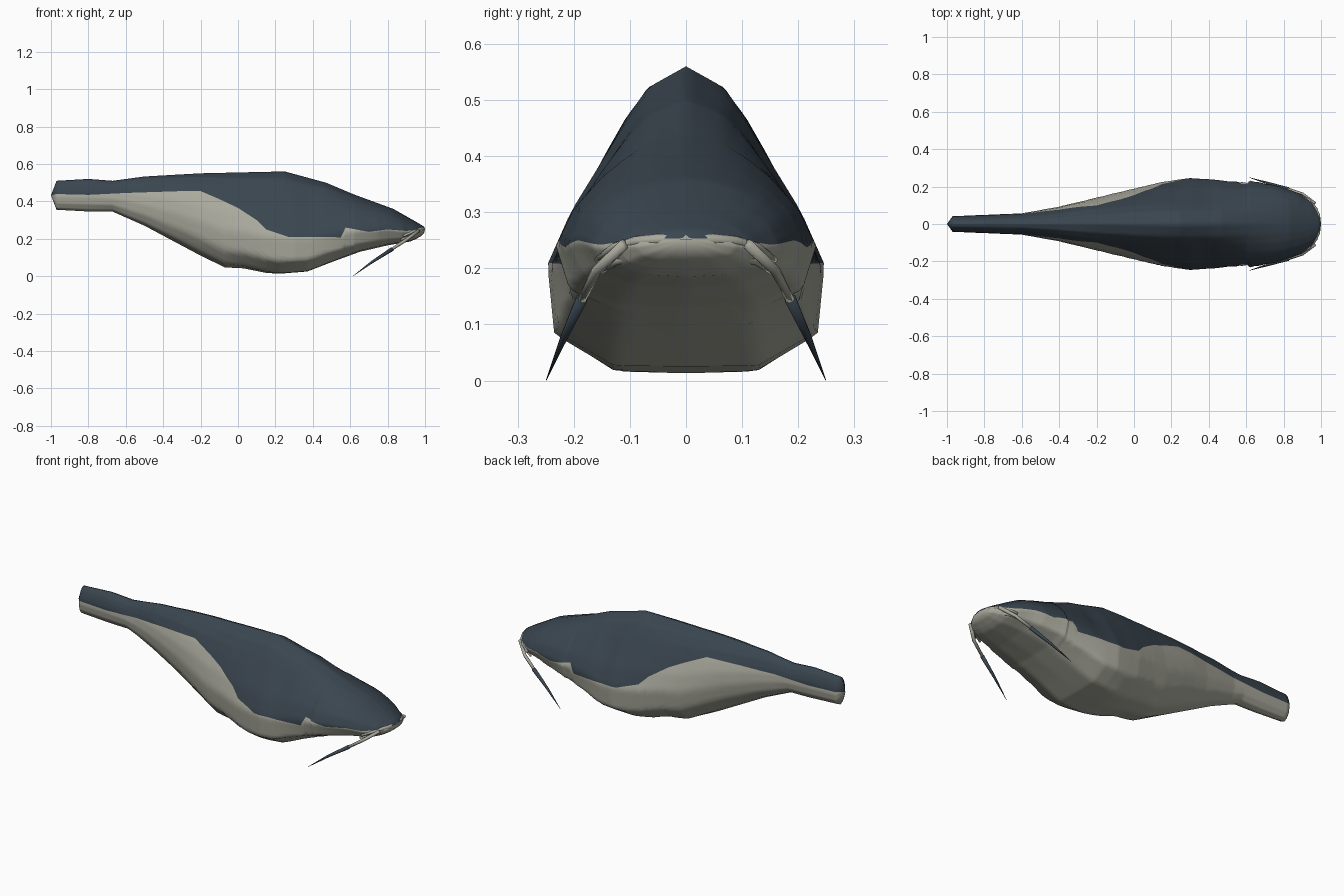
import bpy, bmesh, math
from mathutils import Vector

if "Cube" in bpy.data.objects:
    bpy.data.objects.remove(bpy.data.objects["Cube"])


def material(name, rgb):
    m = bpy.data.materials.new(name)
    m.diffuse_color = (*rgb, 1)
    m.use_nodes = True
    m.node_tree.nodes["Principled BSDF"].inputs["Base Color"].default_value = m.diffuse_color
    return m


DARK = material("slate back", (0.042, 0.060, 0.078))
LIGHT = material("pale belly", (0.40, 0.40, 0.34))


def interp(pts, x):
    """Linear interpolation through (x, value) pairs."""
    if x <= pts[0][0]:
        return pts[0][1]
    for (a, p), (b, q) in zip(pts, pts[1:]):
        if x <= b:
            return p + (q - p) * (x - a) / (b - a)
    return pts[-1][1]


def finish(bm, name, mats):
    bmesh.ops.recalc_face_normals(bm, faces=bm.faces[:])
    me = bpy.data.meshes.new(name)
    for f in bm.faces:
        f.smooth = True
    bm.to_mesh(me)
    bm.free()
    for m in mats:
        me.materials.append(m)
    ob = bpy.data.objects.new(name, me)
    bpy.context.collection.objects.link(ob)
    return ob


# Profiles along the length: back, belly, half width, colour border
TOP = [(-.97, .51), (-.8, .52), (-.67, .51), (-.5, .533), (-.2, .55), (.25, .56), (.47, .50),
       (.62, .437), (.83, .36), (.95, .292), (.98, .274), (.995, .265)]
BOTTOM = [(-.97, .355), (-.8, .346), (-.67, .345), (-.5, .27), (-.35, .19), (-.2, .11), (-.07, .047),
          (.03, .042), (.15, .018), (.22, .013), (.37, .025), (.5, .075), (.65, .13), (.8, .165),
          (.92, .185), (.95, .198), (.98, .215), (.995, .23)]
WIDTH = [(-.97, .042), (-.6, .057), (-.4, .093), (-.2, .142), (0, .19), (.15, .225), (.3, .247),
         (.45, .236), (.605, .222), (.62, .232), (.75, .21), (.88, .167), (.95, .122), (.98, .085),
         (.995, .045)]
BORDER = [(-1, .44), (-.8, .435), (-.6, .445), (-.3, .455), (-.2, .455), (-.1, .412), (0, .365),
          (.1, .30), (.15, .25), (.27, .21), (.55, .208), (.575, .26), (.7, .237), (.8, .25),
          (.9, .242), (1, .254)]

# Half cross-sections as (width fraction, height fraction)
TAIL = [(0, 0), (.5, .06), (.87, .22), (1, .43), (.94, .62), (.8, .75), (.6, .87), (.34, .96), (0, 1)]
MID = [(0, 0), (.53, .003), (.95, .12), (1, .355), (.83, .535), (.6, .71), (.45, .825), (.285, .93), (0, 1)]
HEAD = [(0, 0), (.5, .03), (.85, .15), (1, .40), (.89, .63), (.7, .80), (.48, .91), (.25, .975), (0, 1)]


def section(x):
    if x < .3:
        a, b, k = TAIL, MID, (x + .3) / .55
    else:
        a, b, k = MID, HEAD, (x - .4) / .4
    k = min(1, max(0, k))
    return [(p[0] + (q[0] - p[0]) * k, p[1] + (q[1] - p[1]) * k) for p, q in zip(a, b)]


# Body: loft whose mesh has an edge line exactly on the colour border
N = 18
xs = sorted({round(-.97 + i * 1.965 / 90, 4) for i in range(91)}
            | {p[0] for t in (TOP, BOTTOM, WIDTH, BORDER) for p in t if -.97 <= p[0] <= .995})
bm = bmesh.new()
rings = []
for x in xs:
    zt, zb, w = interp(TOP, x), interp(BOTTOM, x), interp(WIDTH, x)
    sec = section(x)
    us = [(i, p[0]) for i, p in enumerate(sec)]
    ts = [(i, p[1]) for i, p in enumerate(sec)]
    cut = min(.97, max(.03, (interp(BORDER, x) - zb) / (zt - zb)))
    sb = interp([(t, i) for i, t in ts], cut)
    steps = [sb * i / N for i in range(N)] + [sb + (8 - sb) * i / N for i in range(N + 1)]
    half = [(interp(us, s) * w, zb + interp(ts, s) * (zt - zb)) for s in steps]
    loop = half + [(-y, z) for y, z in half[-2:0:-1]]
    rings.append([bm.verts.new((x, y, z)) for y, z in loop])
M = 4 * N


def paint(face, i):
    face.material_index = 0 if N <= i < 3 * N else 1


for r, s in zip(rings, rings[1:]):
    for i in range(M):
        j = (i + 1) % M
        paint(bm.faces.new((r[i], r[j], s[j], s[i])), i)
for r, tip in ((rings[0], (-1, 0, .432)), (rings[-1], (1, 0, .25))):
    v = bm.verts.new(tip)
    for i in range(M):
        paint(bm.faces.new((r[i], r[(i + 1) % M], v)), i)
finish(bm, "fish_body", [DARK, LIGHT])


def tube(name, pts, radii, mat, sides=8):
    """Tapered tube through points."""
    bm = bmesh.new()
    pts = [Vector(p) for p in pts]
    loops = []
    for i, p in enumerate(pts):
        d = (pts[min(i + 1, len(pts) - 1)] - pts[max(i - 1, 0)]).normalized()
        a = d.cross(Vector((0, 0, 1))).normalized()
        b = d.cross(a)
        loops.append([bm.verts.new(p + radii[i] * (a * math.cos(k) + b * math.sin(k)))
                      for k in (2 * math.pi * n / sides for n in range(sides))])
    for r, s in zip(loops, loops[1:]):
        for n in range(sides):
            m = (n + 1) % sides
            bm.faces.new((r[n], r[m], s[m], s[n]))
    bm.faces.new(loops[0])
    bm.faces.new(loops[-1])
    return finish(bm, name, [mat])


# Lips: upper and lower arcs around the snout
def lip(name, side_pts, r):
    pts = [(x, -y, z) for x, y, z in side_pts[:0:-1]] + side_pts
    n = len(side_pts) - 1
    tube(name, pts, [r * (1 - .5 * abs(i - n) / n) for i in range(2 * n + 1)], LIGHT)


lip("upper_lip", [(.988, 0, .252), (.984, .05, .251), (.965, .09, .248), (.935, .128, .238),
                  (.885, .158, .215)], .012)
lip("lower_lip", [(.974, 0, .228), (.968, .05, .227), (.95, .09, .222), (.92, .125, .212),
                  (.87, .15, .195)], .011)

# Barbels: pale root and dark tapering whisker on each side
for side, label in ((1, "left"), (-1, "right")):
    tube("barbel_root_" + label, [(.965, .11 * side, .243), (.9, .16 * side, .195),
                                  (.82, .187 * side, .142)], [.010, .009, .008], LIGHT)
    tube("barbel_" + label, [(.825, .186 * side, .145), (.72, .217 * side, .078),
                             (.615, .249 * side, .001)], [.011, .007, .0008], DARK)
